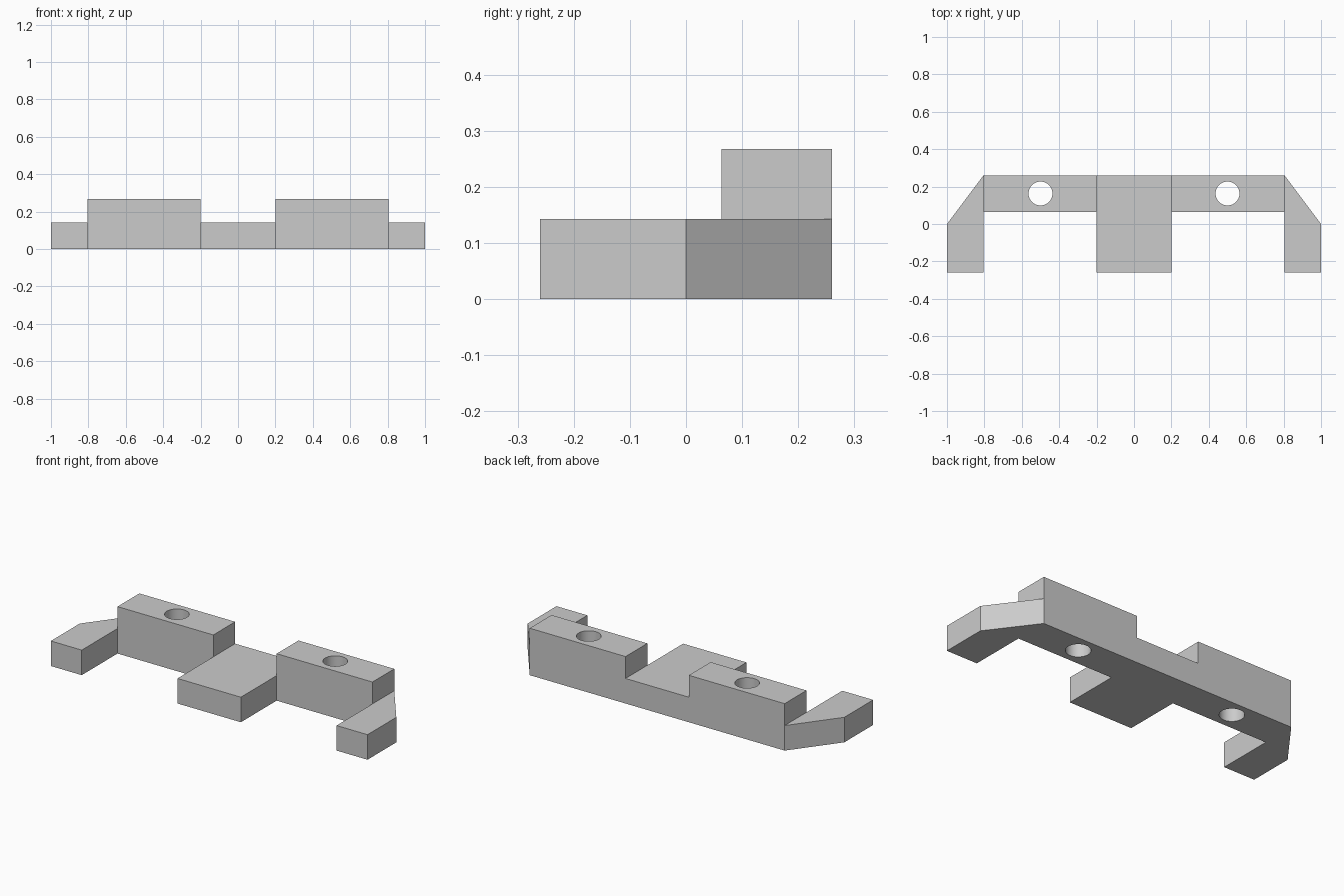
import bpy
import bmesh
from math import pi

if "Cube" in bpy.data.objects:
    bpy.data.objects.remove(bpy.data.objects["Cube"], do_unlink=True)

LOW, HIGH = 0.143, 0.268
BACK, INNER, FRONT = 0.26, 0.063, -0.26

grey = bpy.data.materials.new("plain grey")
grey.use_nodes = True
colour = (0.6, 0.6, 0.6, 1)
grey.diffuse_color = colour
grey.node_tree.nodes["Principled BSDF"].inputs["Base Color"].default_value = colour


def prism(name, outline, bottom, top):
    """Extrude a flat outline straight up."""
    bm = bmesh.new()
    face = bm.faces.new([bm.verts.new((x, y, bottom)) for x, y in outline])
    new = bmesh.ops.extrude_face_region(bm, geom=[face])["geom"]
    verts = [v for v in new if isinstance(v, bmesh.types.BMVert)]
    bmesh.ops.translate(bm, verts=verts, vec=(0, 0, top - bottom))
    bmesh.ops.recalc_face_normals(bm, faces=bm.faces)
    mesh = bpy.data.meshes.new(name)
    bm.to_mesh(mesh)
    bm.free()
    mesh.materials.append(grey)
    obj = bpy.data.objects.new(name, mesh)
    bpy.context.collection.objects.link(obj)
    return obj


def combine(target, helper, operation):
    """Apply a boolean and discard the helper."""
    helper.hide_render = True
    mod = target.modifiers.new(operation.lower(), "BOOLEAN")
    mod.operation = operation
    mod.solver = "EXACT"
    mod.object = helper
    bpy.context.view_layer.objects.active = target
    bpy.ops.object.modifier_apply(modifier=mod.name)
    bpy.data.objects.remove(helper, do_unlink=True)


# Low base: centre tab and two chamfered end arms joined along the back
half = [(0.2, FRONT), (0.2, INNER), (0.805, INNER), (0.805, FRONT),
        (1, FRONT), (1, 0), (0.805, BACK)]
outline = half + [(-x, y) for x, y in reversed(half)]
body = prism("bracket_body", outline, 0, LOW)

for side in (-1, 1):
    # Tall block on each side of the tab
    block = prism("raised_block", [(side * 0.2, INNER), (side * 0.805, INNER),
                                   (side * 0.805, BACK), (side * 0.2, BACK)], 0, HIGH)
    combine(body, block, "UNION")
    # Vertical screw hole through the block
    bpy.ops.mesh.primitive_cylinder_add(vertices=48, radius=0.064, depth=1,
                                        location=(side * 0.5, 0.163, 0.1))
    hole = bpy.context.object
    hole.data.materials.append(grey)
    combine(body, hole, "DIFFERENCE")

# Smooth hole walls, crisp block edges
bpy.ops.object.select_all(action="DESELECT")
body.select_set(True)
bpy.context.view_layer.objects.active = body
bpy.ops.object.shade_smooth_by_angle(angle=pi / 6)
